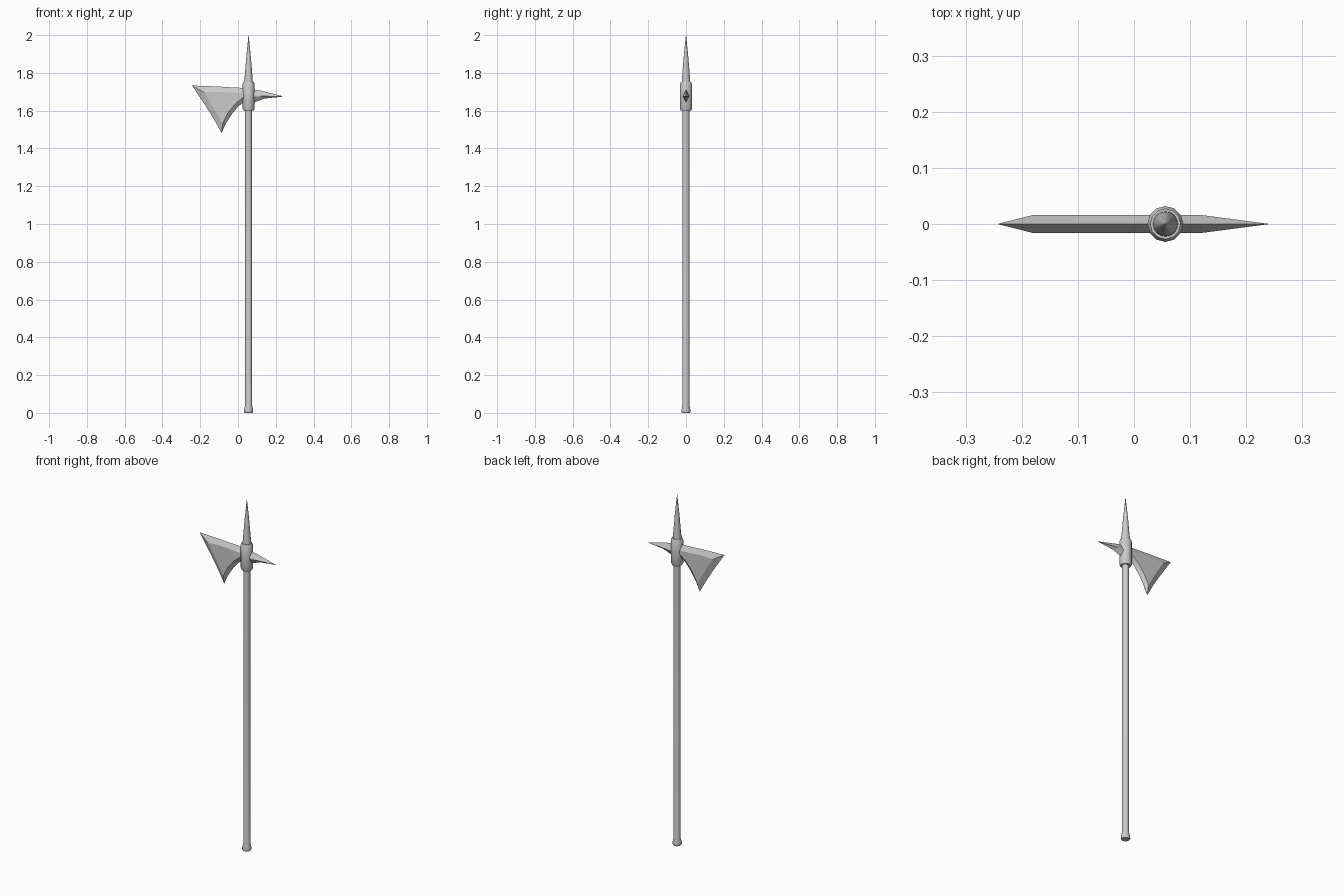
import bpy, bmesh, math

if "Cube" in bpy.data.objects:
    bpy.data.objects.remove(bpy.data.objects["Cube"])

AXIS_X = 0.056
HALF_T = 0.016


def finish(name, bm, angle=None):
    bmesh.ops.remove_doubles(bm, verts=bm.verts, dist=1e-5)
    bmesh.ops.recalc_face_normals(bm, faces=bm.faces)
    mesh = bpy.data.meshes.new(name)
    bm.to_mesh(mesh)
    bm.free()
    ob = bpy.data.objects.new(name, mesh)
    bpy.context.collection.objects.link(ob)
    if angle:
        bpy.ops.object.select_all(action='DESELECT')
        ob.select_set(True)
        bpy.context.view_layer.objects.active = ob
        bpy.ops.object.shade_smooth_by_angle(angle=math.radians(angle))
    return ob


def lathe(name, profile, sides):
    """Turn a list of (radius, z) into a closed solid around the shaft axis."""
    bm = bmesh.new()
    rings = [[bm.verts.new((AXIS_X + r * math.cos(2 * math.pi * i / sides),
                            r * math.sin(2 * math.pi * i / sides), z))
              for i in range(sides)] for r, z in profile]
    for a, b in zip(rings, rings[1:]):
        for i in range(sides):
            j = (i + 1) % sides
            bm.faces.new((a[i], a[j], b[j], b[i]))
    bm.faces.new(rings[0][::-1])
    bm.faces.new(rings[-1])
    return finish(name, bm, 35)


# Wooden shaft with flared foot
lathe("shaft", [(0.021, 0), (0.0245, 0.006), (0.024, 0.015), (0.0185, 0.04),
                (0.0185, 1.62)], 12)

# Socket collar with chamfered rims
lathe("collar", [(0.027, 1.6), (0.032, 1.61), (0.032, 1.742), (0.027, 1.752)], 12)

# Top spike
lathe("top_spike", [(0.023, 1.74), (0.0215, 1.77), (0.0125, 1.88),
                    (0.0005, 2.0)], 16)

# Axe blade and back spike: sharp outline (x, z) paired with raised flat (x, z)
outline = [
    (-0.243, 1.733, -0.180, 1.697),
    (-0.110, 1.728, -0.100, 1.700),
    (0.030, 1.720, 0.030, 1.692),
    (0.085, 1.711, 0.085, 1.680),
    (0.120, 1.706, 0.120, 1.678),
    (0.242, 1.675, 0.120, 1.677),
    (0.140, 1.664, 0.120, 1.676),
    (0.085, 1.643, 0.085, 1.674),
    (0.030, 1.645, 0.025, 1.668),
    (0.000, 1.622, -0.013, 1.638),
    (-0.035, 1.578, -0.052, 1.590),
    (-0.065, 1.530, -0.074, 1.550),
    (-0.087, 1.482, -0.082, 1.530),
    (-0.125, 1.550, -0.105, 1.573),
    (-0.168, 1.620, -0.135, 1.625),
]
bm = bmesh.new()
rim = [bm.verts.new((x, 0, z)) for x, z, _, _ in outline]
for side in (-1, 1):
    flat = [bm.verts.new((x, side * HALF_T, z)) for _, _, x, z in outline]
    bm.faces.new(flat)
    for i in range(len(rim)):
        j = (i + 1) % len(rim)
        bm.faces.new((rim[i], rim[j], flat[j], flat[i]))
finish("axe_blade_and_back_spike", bm)
